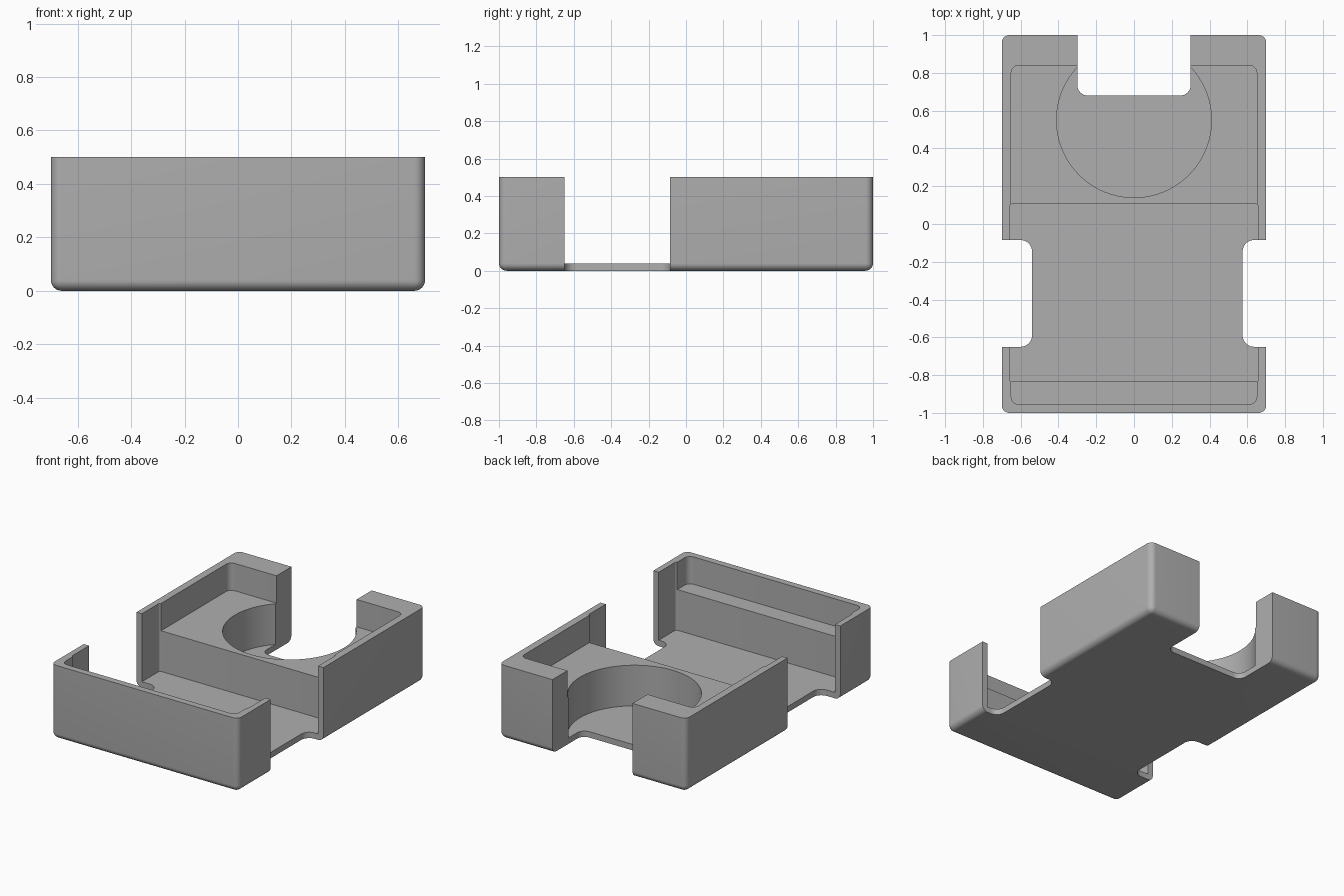
import bpy
import bmesh
import math

cube = bpy.data.objects.get("Cube")
if cube:
    bpy.data.objects.remove(cube, do_unlink=True)

grey = bpy.data.materials.new("plain grey")
grey.use_nodes = True
colour = (0.43, 0.43, 0.43, 1)
grey.diffuse_color = colour
grey.node_tree.nodes["Principled BSDF"].inputs["Base Color"].default_value = colour

TOP = 0.5
ABOVE, BELOW = 0.7, -0.2
FLOOR, SHELF = 0.04, 0.315


def finish(name, bm):
    bmesh.ops.recalc_face_normals(bm, faces=bm.faces)
    mesh = bpy.data.meshes.new(name)
    bm.to_mesh(mesh)
    bm.free()
    mesh.materials.append(grey)
    obj = bpy.data.objects.new(name, mesh)
    bpy.context.collection.objects.link(obj)
    return obj


def rounded_block(name, x0, x1, y0, y1, z0, z1, radius, round_bottom=False):
    """Block with rounded upright edges and, if asked, a rounded bottom rim."""
    bm = bmesh.new()
    bmesh.ops.create_cube(bm, size=1)
    for v in bm.verts:
        v.co.x = x1 if v.co.x > 0 else x0
        v.co.y = y1 if v.co.y > 0 else y0
        v.co.z = z1 if v.co.z > 0 else z0
    edges = []
    for e in bm.edges:
        a, b = (v.co.z for v in e.verts)
        if a != b or (round_bottom and a == z0):
            edges.append(e)
    bmesh.ops.bevel(bm, geom=edges, offset=radius, offset_type='OFFSET',
                    segments=8, profile=0.5, affect='EDGES', clamp_overlap=True)
    return finish(name, bm)


def round_cutter(name, y, radius, z0, z1):
    bm = bmesh.new()
    bmesh.ops.create_cone(bm, cap_ends=True, segments=96, radius1=radius,
                          radius2=radius, depth=z1 - z0)
    bmesh.ops.translate(bm, verts=bm.verts, vec=(0, y, (z0 + z1) / 2))
    return finish(name, bm)


# Outer tray block, open side up
tray = rounded_block("tray", -0.7, 0.7, -1, 1, 0, TOP, 0.04, True)

cutters = [
    # Shallow recess that leaves the rear shelf and front ledge
    rounded_block("shelf_recess", -0.65, 0.65, -0.955, 0.84, SHELF, ABOVE, 0.04),
    # Deep pocket down to the floor
    rounded_block("deep_pocket", -0.66, 0.66, -0.835, 0.105, FLOOR, ABOVE, 0.015),
    # Round well in the rear shelf
    round_cutter("round_well", 0.55, 0.41, FLOOR, ABOVE),
    # Openings through the back wall and both side walls
    rounded_block("back_opening", -0.3, 0.3, 0.68, 1.3, BELOW, ABOVE, 0.055),
    rounded_block("right_opening", -1, -0.54, -0.65, -0.085, BELOW, ABOVE, 0.06),
    rounded_block("left_opening", 0.575, 1, -0.65, -0.085, BELOW, ABOVE, 0.06),
]

bpy.ops.object.select_all(action='DESELECT')
bpy.context.view_layer.objects.active = tray
tray.select_set(True)
for cutter in cutters:
    cutter.hide_render = True
    mod = tray.modifiers.new(cutter.name, 'BOOLEAN')
    mod.operation = 'DIFFERENCE'
    mod.solver = 'EXACT'
    mod.object = cutter
    bpy.ops.object.modifier_apply(modifier=mod.name)
    bpy.data.objects.remove(cutter, do_unlink=True)

bpy.ops.object.shade_smooth_by_angle(angle=math.radians(30))
